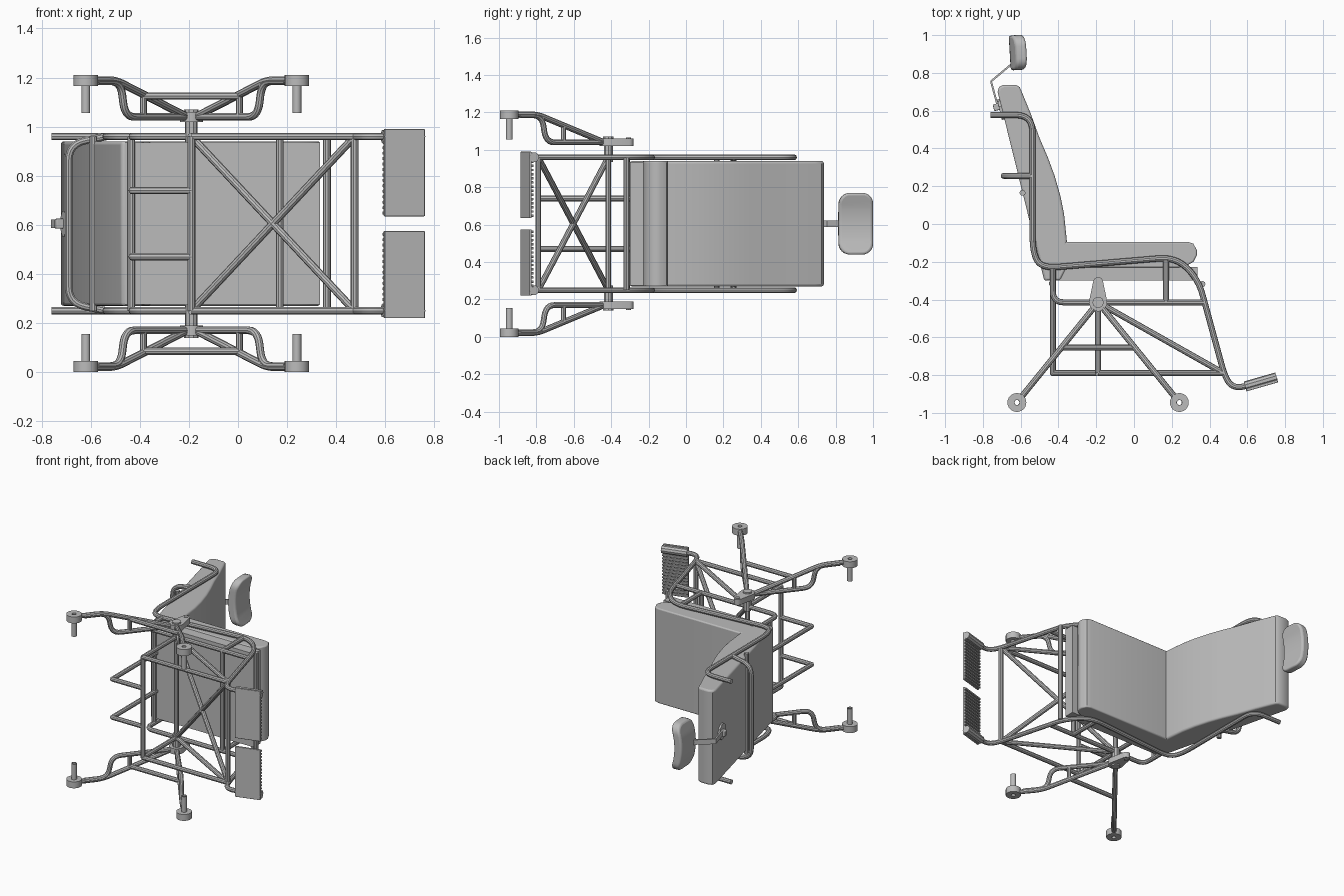
import bpy, bmesh, math
from mathutils import Vector, Matrix

if "Cube" in bpy.data.objects:
    bpy.data.objects.remove(bpy.data.objects["Cube"], do_unlink=True)

C = 0.605      # mid plane of the chair, which lies on its side
R = 0.016      # frame tube radius
W = 0.355      # half width of the frame

grey = bpy.data.materials.new("plain_grey")
grey.use_nodes = True
colour = (0.5, 0.5, 0.5, 1)
grey.diffuse_color = colour
grey.node_tree.nodes["Principled BSDF"].inputs["Base Color"].default_value = colour


def add(name, mesh, bevel=0):
    ob = bpy.data.objects.new(name, mesh)
    bpy.context.collection.objects.link(ob)
    mesh.materials.clear()
    mesh.materials.append(grey)
    if bevel:
        m = ob.modifiers.new("bevel", 'BEVEL')
        m.width, m.segments, m.limit_method = bevel, 3, 'ANGLE'
        m.angle_limit = math.radians(50)
    bpy.ops.object.select_all(action='DESELECT')
    bpy.context.view_layer.objects.active = ob
    ob.select_set(True)
    bpy.ops.object.shade_smooth_by_angle(angle=math.radians(35))
    return ob


def rounded(points, bend):
    """Replace inner corners of a path with smooth bends."""
    pts = [Vector(p) for p in points]
    out = [pts[0]]
    for a, b, c in zip(pts, pts[1:], pts[2:]):
        p = b + (a - b).normalized() * min(bend, (a - b).length * 0.49)
        q = b + (c - b).normalized() * min(bend, (c - b).length * 0.49)
        for i in range(7):
            t = i / 6
            out.append(p * (1 - t) ** 2 + b * 2 * t * (1 - t) + q * t * t)
    return out + [pts[-1]]


def tube(name, points, r=R, bend=0.07):
    cu = bpy.data.curves.new(name, 'CURVE')
    cu.dimensions = '3D'
    cu.bevel_depth, cu.bevel_resolution, cu.use_fill_caps = r, 3, True
    path = rounded(points, bend)
    sp = cu.splines.new('POLY')
    sp.points.add(len(path) - 1)
    for pt, co in zip(sp.points, path):
        pt.co = (*co, 1)
    tmp = bpy.data.objects.new("tmp", cu)
    bpy.context.collection.objects.link(tmp)
    mesh = bpy.data.meshes.new_from_object(
        tmp.evaluated_get(bpy.context.evaluated_depsgraph_get()))
    bpy.data.objects.remove(tmp, do_unlink=True)
    return add(name, mesh)


def prism(name, outline, z0, z1, bevel=0):
    bm = bmesh.new()
    f = bm.faces.new([bm.verts.new((x, y, z0)) for x, y in outline])
    ext = bmesh.ops.extrude_face_region(bm, geom=[f])["geom"]
    bmesh.ops.translate(bm, vec=(0, 0, z1 - z0),
                        verts=[v for v in ext if isinstance(v, bmesh.types.BMVert)])
    bmesh.ops.recalc_face_normals(bm, faces=bm.faces)
    mesh = bpy.data.meshes.new(name)
    bm.to_mesh(mesh)
    bm.free()
    return add(name, mesh, bevel)


def box(name, size, matrix, bevel=0):
    bm = bmesh.new()
    bmesh.ops.create_cube(bm, matrix=matrix @ Matrix.Diagonal((*size, 1)))
    mesh = bpy.data.meshes.new(name)
    bm.to_mesh(mesh)
    bm.free()
    return add(name, mesh, bevel)


def ring(name, x, y, z0, z1, outer, inner, n=24):
    """Hollow cylinder along z."""
    bm = bmesh.new()
    prof = [(inner, z0), (outer, z0), (outer, z1), (inner, z1)]
    rows = [[bm.verts.new((x + r * math.cos(math.tau * i / n), y + r * math.sin(math.tau * i / n), z))
             for r, z in prof] for i in range(n)]
    for i in range(n):
        a, b = rows[i], rows[(i + 1) % n]
        for k in range(4):
            bm.faces.new((a[k], b[k], b[(k + 1) % 4], a[(k + 1) % 4]))
    bmesh.ops.recalc_face_normals(bm, faces=bm.faces)
    mesh = bpy.data.meshes.new(name)
    bm.to_mesh(mesh)
    bm.free()
    return add(name, mesh)


# Upholstery
prism("backrest", [(-.722, .70), (-.715, .725), (-.69, .737), (-.625, .737), (-.605, .725), (-.59, .69),
                   (-.545, .58), (-.5, .455), (-.455, .35), (-.42, .255), (-.39, .15), (-.37, .05),
                   (-.355, -.095), (-.355, -.23), (-.39, -.30), (-.475, -.30)], .27, .94, .012)
prism("seat_cushion", [(-.37, -.095), (.285, -.095), (.315, -.105), (.333, -.14), (.333, -.165),
                       (.315, -.2), (.28, -.22), (.24, -.23), (-.4, -.23)], .27, .94, .008)
prism("seat_base", [(-.46, -.228), (.335, -.228), (.335, -.30), (-.46, -.30)], .275, .935)

# Headrest: a rounded pad wrapped slightly forward at both ends
bm = bmesh.new()
bmesh.ops.create_cube(bm, matrix=Matrix.Diagonal((.06, .185, .33, 1)))
bmesh.ops.bevel(bm, geom=[e for e in bm.edges if abs(e.verts[0].co.x - e.verts[1].co.x) > .01],
                offset=.06, segments=6, profile=.5, affect='EDGES')
for k in range(-4, 5):
    bmesh.ops.bisect_plane(bm, geom=bm.verts[:] + bm.edges[:] + bm.faces[:],
                           plane_co=(0, 0, k * .022), plane_no=(0, 0, 1))
for v in bm.verts:
    v.co.x += 1.2 * v.co.z ** 2
bmesh.ops.transform(bm, verts=bm.verts,
                    matrix=Matrix.Translation((-.628, .907, C)) @ Matrix.Rotation(.06, 4, 'Z'))
mesh = bpy.data.meshes.new("headrest")
bm.to_mesh(mesh)
bm.free()
add("headrest", mesh, .014)
for i, (a, b) in enumerate([((-.65, .845), (-.757, .755)), ((-.757, .755), (-.72, .62))]):
    a, b = Vector((*a, C)), Vector((*b, C))
    turn = Matrix.Rotation(math.atan2(b.y - a.y, b.x - a.x), 4, 'Z')
    box("headrest_strap", ((b - a).length, .01, .035), Matrix.Translation((a + b) / 2) @ turn)
back_turn = Matrix.Rotation(.24, 4, 'Z')
box("headrest_clamp", (.045, .035, .04), Matrix.Translation((-.722, .62, C)) @ back_turn, .005)
tube("headrest_mount", [(-.69, .61, C), (-.712, .605, C)], .055)

for s, side in ((1, "upper"), (-1, "lower")):
    def P(x, y, o, s=s):
        return (x, y, C + s * o)

    def span(a, b, s=s):
        return sorted((C + s * a, C + s * b))

    # Side frame
    tube(side + "_main_tube", [P(-.76, .577, W), P(-.537, .577, W), P(-.537, -.15, W), P(-.49, -.235, W),
                               P(.22, -.175, W), P(.34, -.29, W), P(.487, -.83, W),
                               P(.54, -.87, W), P(.62, -.85, W)], bend=.09)
    tube(side + "_rail", [P(-.43, -.235, W), P(-.43, -.415, W), P(.375, -.415, W)], bend=.06)
    tube(side + "_front_post", [P(.17, -.19, W), P(.17, -.415, W)])
    tube(side + "_rear_post", [P(-.19, -.415, W), P(-.19, -.79, W)])
    tube(side + "_bottom_rail", [P(-.19, -.79, W), P(.475, -.79, W)])
    tube(side + "_diagonal", [P(-.19, -.415, W), P(.475, -.79, W)])
    tube(side + "_cross_brace", [P(-.19, -.415, W), P(.475, -.79, -W)])
    tube(side + "_tipping_lever", [P(-.19, -.79, .135), P(-.43, -.79, .135), P(-.43, -.29, .135)], bend=.005)

    # Footplate with sleeve and ribs
    M = Matrix.Translation(P(.672, -.836, 0)) @ Matrix.Rotation(math.radians(16), 4, 'Z')
    box(side + "_footplate", (.172, .014, .355), M @ Matrix.Translation((0, -.02, s * .2075)), .003)
    for k in range(14):
        box(side + "_footplate_rib", (.176, .012, .013),
            M @ Matrix.Translation((0, -.008, s * (.043 + k * .0222))), .003)
    tube(side + "_footplate_sleeve", [M @ Vector((d, 0, s * W)) for d in (-.087, .087)], .027)

    # Axle hub and teardrop plate
    tube(side + "_axle", [P(-.19, -.415, .33), P(-.19, -.415, .425)], .026)
    drop = [(-.19 + .048 * math.cos(a), -.415 + .048 * math.sin(a))
            for a in (math.radians(170 + 20 * i) for i in range(11))]
    drop += [(-.19 + .026 * math.cos(a), -.307 + .026 * math.sin(a))
             for a in (math.radians(10 + 20 * i) for i in range(9))]
    prism(side + "_hub_plate", drop, *span(.415, .455))
    tube(side + "_hub_cap", [P(-.19, -.415, .45), P(-.19, -.415, .465)], .03)
    tube(side + "_hub_pin", [P(-.19, -.307, .45), P(-.19, -.307, .46)], .015)

    # Splayed legs with casters
    for d, end in ((-1, "rear"), (1, "front")):
        def L(t, o, d=d):
            return P(-.19 + d * .43 * t, -.415 - .53 * t, o)
        n = side + "_" + end
        tube(n + "_leg", [L(.95, .585), L(.72, .585), L(.04, .435)], bend=.05)
        tube(n + "_leg_bow", [L(.9, .58), L(.67, .58), L(.63, .435), L(.04, .435)], bend=.06)
        tube(n + "_leg_strut", [L(.455, .435), L(.455, .525)], .014)
        x, y, _ = L(1, 0)
        ring(n + "_caster", x, y, *span(.56, .605), .05, .014)
        ring(n + "_caster_pin", x, y, *span(.45, .565), .018, .013, 16)
    tube(side + "_leg_bar", [P(-.39, -.655, .52), P(.01, -.655, .52)])

# Tubes running across the chair
for name, x, y in (("rear_seat", -.435, -.315), ("mid_seat", .17, -.415), ("front_seat", .362, -.318),
                   ("front_bottom", .475, -.79), ("rear_bottom", -.19, -.79),
                   ("axle_cross", -.19, -.415), ("back", -.59, .165)):
    tube(name + "_crossbar", [(x, y, C - W), (x, y, C + W)])
tube("back_loop", [(-.537, .255, C - W), (-.69, .255, C - W + .03),
                   (-.69, .255, C + W - .03), (-.537, .255, C + W)], bend=.07)
